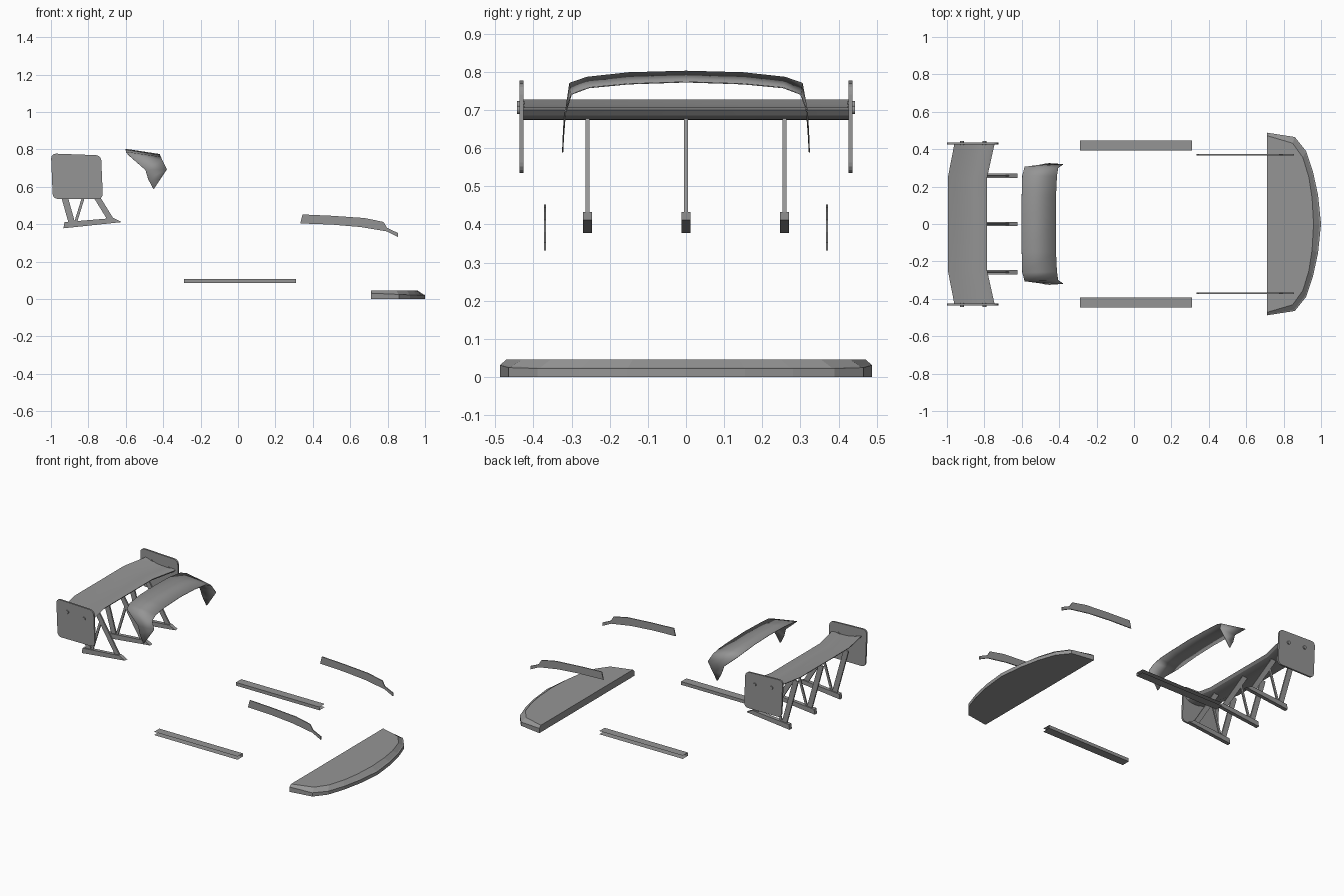
import bpy, bmesh, math
from mathutils import Vector, Matrix

if "Cube" in bpy.data.objects:
    bpy.data.objects.remove(bpy.data.objects["Cube"], do_unlink=True)

grey = bpy.data.materials.new("plain_grey")
grey.use_nodes = True
tone = (0.3, 0.3, 0.3, 1)
grey.diffuse_color = tone
grey.node_tree.nodes["Principled BSDF"].inputs["Base Color"].default_value = tone


def finish(name, bm, smooth=None):
    bmesh.ops.recalc_face_normals(bm, faces=bm.faces)
    mesh = bpy.data.meshes.new(name)
    bm.to_mesh(mesh)
    bm.free()
    ob = bpy.data.objects.new(name, mesh)
    bpy.context.collection.objects.link(ob)
    mesh.materials.append(grey)
    if smooth:
        bpy.ops.object.select_all(action='DESELECT')
        ob.select_set(True)
        bpy.context.view_layer.objects.active = ob
        bpy.ops.object.shade_smooth_by_angle(angle=math.radians(smooth))
    return ob


def loft(name, rings, closed=True, caps=True, smooth=None):
    """Skin a list of equally long point rows."""
    bm = bmesh.new()
    rows = [[bm.verts.new(p) for p in ring] for ring in rings]
    n = len(rows[0])
    for a, b in zip(rows, rows[1:]):
        for i in range(n if closed else n - 1):
            j = (i + 1) % n
            bm.faces.new((a[i], a[j], b[j], b[i]))
    if caps:
        bm.faces.new(rows[0])
        bm.faces.new(rows[-1])
    return finish(name, bm, smooth)


def prism(name, profile, y, width, bevel=0):
    """Extrude a side profile (x, z) across y."""
    bm = bmesh.new()
    a, b = ([bm.verts.new((x, y + s * width / 2, z)) for x, z in profile] for s in (-1, 1))
    bm.faces.new(a)
    bm.faces.new(b)
    n = len(a)
    for i in range(n):
        bm.faces.new((a[i], a[(i + 1) % n], b[(i + 1) % n], b[i]))
    if bevel:
        bm.edges.ensure_lookup_table()
        across = [e for e in bm.edges if abs(e.verts[0].co.y - e.verts[1].co.y) > width / 2]
        bmesh.ops.bevel(bm, geom=across, offset=bevel, segments=4, profile=0.5, affect='EDGES')
    return finish(name, bm)


def bar(name, p, q, thick, y, width):
    """Straight strut between two side-view points."""
    p, q = Vector(p), Vector(q)
    side = (q - p).orthogonal().normalized() * thick / 2
    return prism(name, [p - side, p + side, q + side, q - side], y, width)


# Rear wing: cambered section, swept forward toward the tips
section = [(0, .70), (.08, .706), (.3, .702), (.55, .705), (.8, .716), (1, .728),
           (1, .724), (.8, .704), (.6, .684), (.4, .674), (.2, .675), (.06, .686)]
stations = [(-.43, -.745, -.96), (-.25, -.785, -.995), (.25, -.785, -.995), (.43, -.745, -.96)]
loft("rear_wing", [[(lead + u * (trail - lead), y, z) for u, z in section]
                   for y, lead, trail in stations], smooth=25)

for side, label in ((1, "left"), (-1, "right")):
    # Endplates and their bolts
    prism("wing_endplate_" + label,
          [(-1, .778), (-.732, .768), (-.722, .535), (-.99, .535)], side * .431, .011, .027)
    for x, z in ((-.92, .712), (-.80, .70)):
        bm = bmesh.new()
        turn = Matrix.Translation((x, side * .433, z)) @ Matrix.Rotation(math.pi / 2, 4, 'X')
        bmesh.ops.create_cone(bm, cap_ends=True, segments=12, radius1=.011, radius2=.011,
                              depth=.02, matrix=turn)
        finish("endplate_bolt_" + label, bm, 40)

    # Thin fender blades
    prism("fender_blade_" + label,
          [(.345, .452), (.50, .445), (.676, .433), (.778, .412), (.797, .38), (.855, .353),
           (.855, .332), (.794, .362), (.655, .385), (.5, .398), (.333, .404)], side * .37, .006)

    # Side skirts: thin open channels with the web on the inner side
    edge, web = side * .447, side * .393
    loft("side_skirt_" + label,
         [[(x, edge, .106), (x, web, .106), (x, web, .085), (x, edge, .085)]
          for x in (-.29, .31)], closed=False, caps=False)

# Wing supports: foot rail with a braced pair of legs
for y in (-.258, 0, .258):
    prism("support_foot", [(-.933, .378), (-.928, .411), (-.665, .433), (-.623, .411)], y, .024)
    bar("support_front_leg", (-.678, .42), (-.838, .68), .031, y, .01)
    bar("support_rear_leg", (-.888, .405), (-.972, .705), .034, y, .01)
    bar("support_brace", (-.868, .41), (-.80, .63), .015, y, .008)

# Roof spoiler: thin curved sheet with drooping pointed sides
half = [((-.6, 0, .803), (-.418, 0, .775)), ((-.6, .15, .799), (-.417, .15, .77)),
        ((-.597, .26, .787), (-.412, .255, .76)), ((-.585, .306, .771), (-.405, .302, .742)),
        ((-.495, .318, .69), (-.38, .32, .694)), ((-.48, .322, .64), (-.416, .323, .64)),
        ((-.455, .325, .592), (-.45, .325, .588))]
left = [[Vector(p) for p in pair] for pair in half]
right = [[Vector((p.x, -p.y, p.z)) for p in pair] for pair in left[:0:-1]]
spoiler = loft("roof_spoiler", right + left, closed=False, caps=False, smooth=20)
shell = spoiler.modifiers.new("thickness", 'SOLIDIFY')
shell.thickness = .003

# Front splitter: wall, narrow lip and sloped shoulder up to a flat top
wall = [(.712, .488), (.86, .465), (.92, .39), (.957, .28), (.984, .155), (1, 0)]
shoulder = [(.712, .472), (.848, .432), (.903, .355), (.935, .25), (.952, .14), (.96, 0)]


def outline(points):
    return points + [(x, -y) for x, y in points[-2::-1]]


def lip_height(x):
    return .031 - .009 * min(1, max(0, (x - .712) / .2))


outer, inner = outline(wall), outline(shoulder)
lip = [Vector(o).lerp(Vector(i), .25) for o, i in zip(outer, inner)]
for p in lip:
    p.x = max(p.x, .712)
loft("front_splitter", [[(x, y, 0) for x, y in outer],
                        [(x, y, lip_height(x)) for x, y in outer],
                        [(x, y, lip_height(x) + .003) for x, y in lip],
                        [(x, y, .045) for x, y in inner]])
